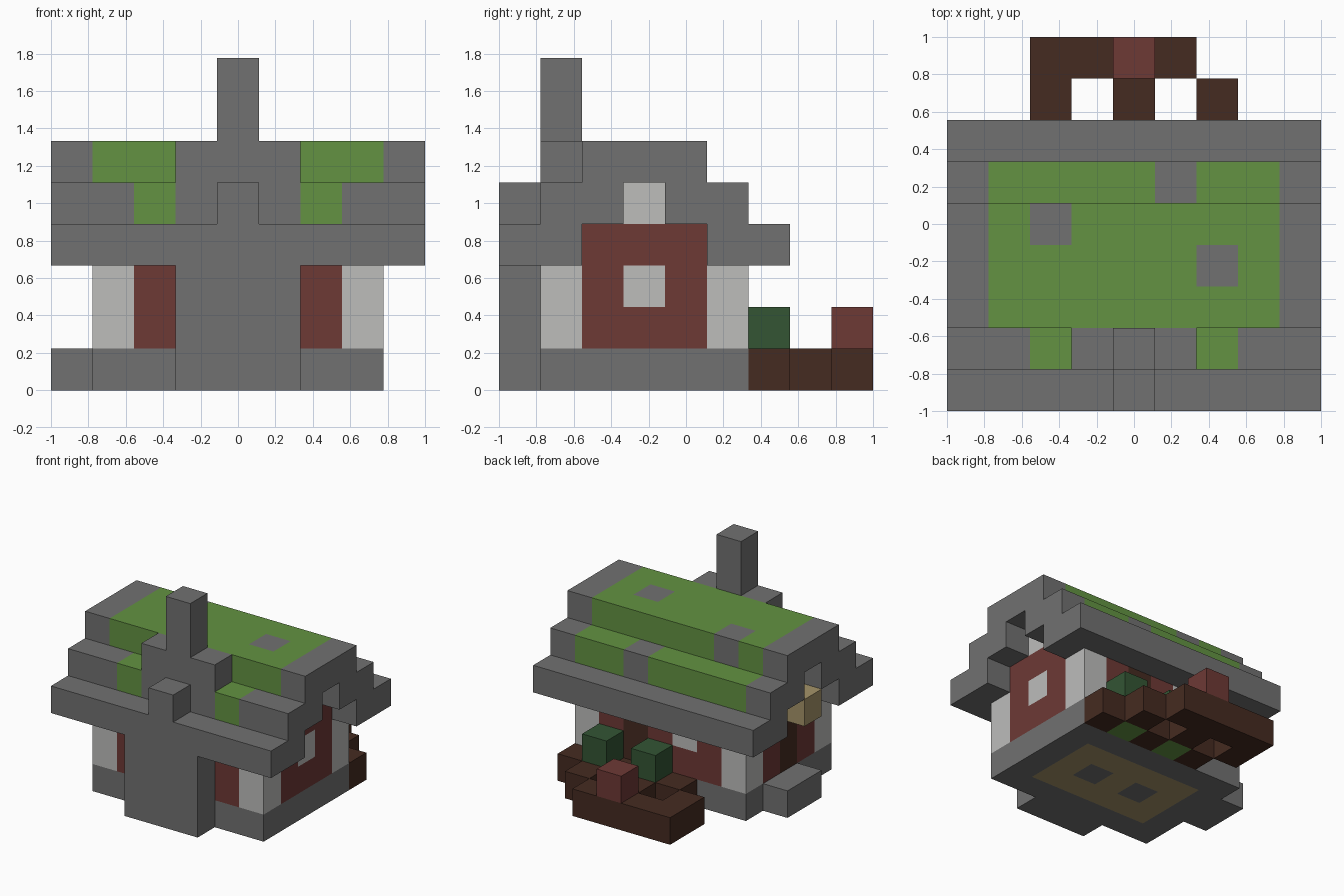
import bpy, bmesh
from mathutils import Vector

if "Cube" in bpy.data.objects:
    bpy.data.objects.remove(bpy.data.objects["Cube"])

U = 2 / 9  # block size

COLOURS = {
    "stone_grey": (0.165, 0.165, 0.165),
    "plaster_white": (0.51, 0.51, 0.50),
    "brick_red": (0.155, 0.041, 0.036),
    "grass_green": (0.125, 0.29, 0.054),
    "wood_brown": (0.06, 0.024, 0.015),
    "bush_green": (0.033, 0.09, 0.034),
    "plank_tan": (0.376, 0.296, 0.141),
}
NAMES = list(COLOURS)
GREY, WHITE, RED, GRASS, BROWN, BUSH, TAN = range(len(NAMES))

materials = []
for name, rgb in COLOURS.items():
    mat = bpy.data.materials.new(name)
    mat.use_nodes = True
    mat.diffuse_color = (*rgb, 1)
    bsdf = mat.node_tree.nodes["Principled BSDF"]
    bsdf.inputs["Base Color"].default_value = (*rgb, 1)
    bsdf.inputs["Roughness"].default_value = 0.9
    materials.append(mat)

blocks = {}  # (x, y, z) -> (part, colour)


def span(v):
    return range(v[0], v[1] + 1) if isinstance(v, tuple) else (v,)


def fill(part, colour, x, y, z):
    """Fill an inclusive box of blocks; later fills replace earlier ones."""
    for i in span(x):
        for j in span(y):
            for k in span(z):
                blocks[i, j, k] = (part, colour)


# Foundation with plank floor and doorstep
fill("foundation", GREY, (1, 7), (1, 5), 0)
fill("floor", TAN, (2, 6), (2, 4), 0)
for x in (3, 5):
    fill("floor", GREY, x, 3, 0)
fill("doorstep", GREY, 0, (3, 4), 0)

# Brick walls and pale corner posts
fill("walls", RED, (1, 7), (1, 5), (1, 3))
fill("walls", RED, (1, 7), (2, 4), 4)
for x in (1, 7):
    for y in (1, 5):
        fill("corner_posts", WHITE, x, y, (1, 2))
    fill("gable_windows", WHITE, x, 3, 4)

# Windows, doors and the lamp
fill("right_window", WHITE, 7, 3, 2)
fill("back_window", WHITE, 3, 5, 2)
fill("left_door", BROWN, 1, 3, (1, 2))
fill("back_door", BROWN, 5, 5, (1, 2))
fill("door_lamp", TAN, 0, 3, 3)

# Stepped roof: stone edges, grass on the slopes
for low, high in (((0, 1), (1, 2)), ((5, 6), (4, 5))):
    fill("roof", GREY, (0, 8), low, 3)
    fill("roof", GREY, (0, 8), high, 4)
fill("roof", GREY, (0, 8), (2, 4), 5)
fill("roof_grass", GRASS, (1, 7), (2, 4), 5)
fill("roof_grass", GRASS, (1, 7), 5, 4)
for x in (2, 6):
    fill("roof_grass", GRASS, x, 1, 4)
for x, y, z in ((2, 4, 5), (6, 3, 5), (5, 5, 4)):
    fill("roof", GREY, x, y, z)

# Chimney
fill("chimney", GREY, (3, 5), 0, (0, 3))
fill("chimney", GREY, 4, 0, 4)
fill("chimney", GREY, (3, 5), 1, (4, 5))
fill("chimney", GREY, 4, 1, (6, 7))

# Garden planter, bushes and brick post
fill("planter", BROWN, (3, 7), 6, 0)
for x in (2, 4, 6):
    fill("planter", BROWN, x, 7, 0)
fill("planter", BROWN, (2, 5), 8, 0)
for x in (4, 6):
    fill("planter_soil", GRASS, x, 6, 0)
    fill("bushes", BUSH, x, 6, 1)
fill("brick_post", RED, 4, 8, 1)


def build(part):
    """Make one object from the exposed block faces of a part."""
    bm = bmesh.new()
    for cell, (owner, colour) in blocks.items():
        if owner != part:
            continue
        centre = Vector(cell) + Vector((0.5, 0.5, 0.5))
        for axis in range(3):
            for sign in (-1, 1):
                normal = Vector((0, 0, 0))
                normal[axis] = sign
                if tuple(int(c + n) for c, n in zip(cell, normal)) in blocks:
                    continue
                a = Vector((0, 0, 0))
                a[(axis + 1) % 3] = 0.5
                b = normal.cross(a)
                mid = centre + normal / 2
                corners = (mid - a - b, mid + a - b, mid + a + b, mid - a + b)
                face = bm.faces.new([bm.verts.new(p * U - Vector((1, 1, 0))) for p in corners])
                face.material_index = colour
    bmesh.ops.remove_doubles(bm, verts=bm.verts, dist=0.001)
    bmesh.ops.dissolve_limit(bm, angle_limit=0.01, verts=bm.verts, edges=bm.edges,
                             delimit={'MATERIAL'})
    if bm.faces:
        mesh = bpy.data.meshes.new(part)
        # Keep only the colours this part uses
        used = sorted({f.material_index for f in bm.faces})
        for f in bm.faces:
            f.material_index = used.index(f.material_index)
        bm.to_mesh(mesh)
        for index in used:
            mesh.materials.append(materials[index])
        bpy.context.collection.objects.link(bpy.data.objects.new(part, mesh))
    bm.free()


for part in sorted({owner for owner, _ in blocks.values()}):
    build(part)
